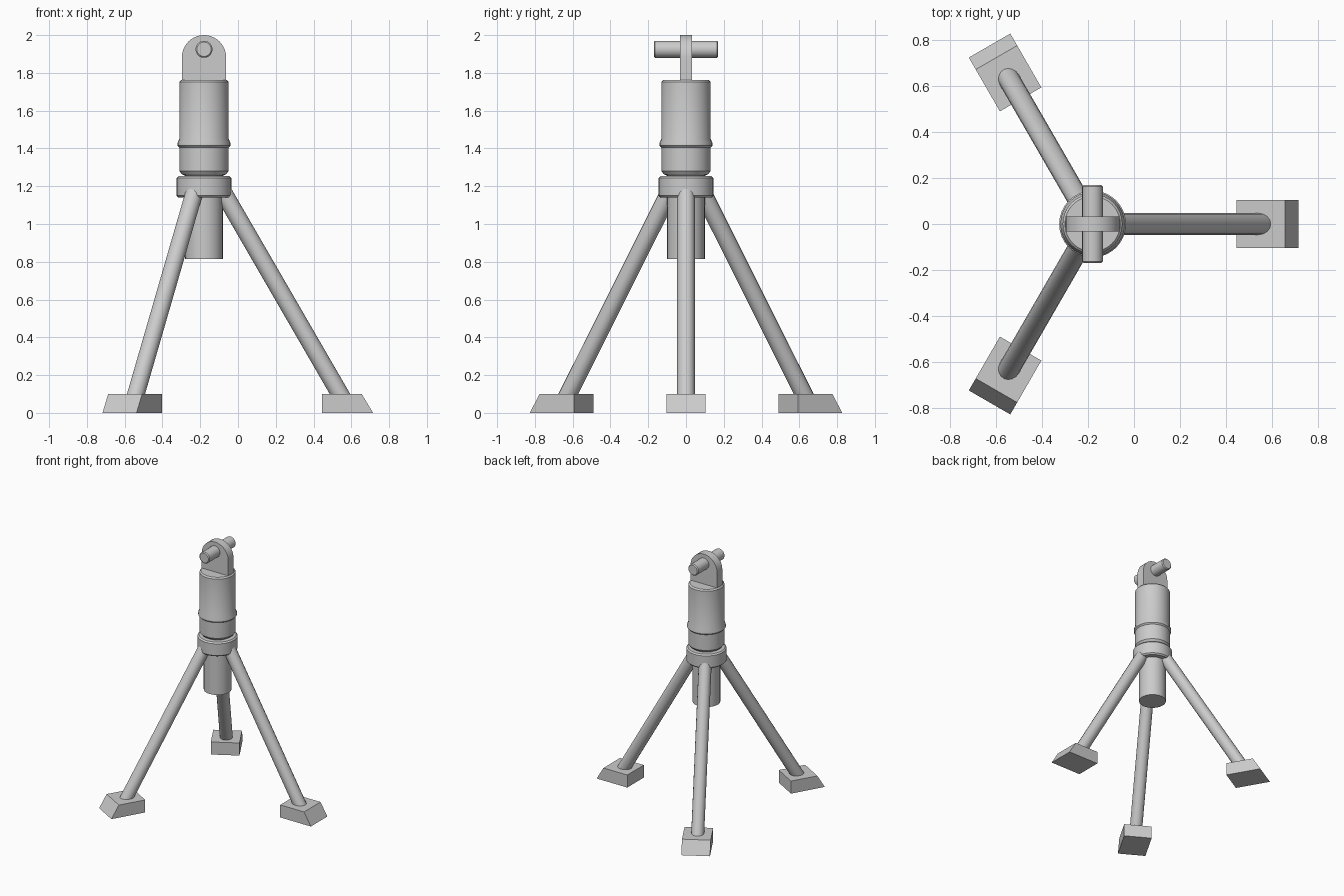
import bpy, bmesh
from math import pi, cos, sin, radians
from mathutils import Vector, Matrix

if "Cube" in bpy.data.objects:
    bpy.data.objects.remove(bpy.data.objects["Cube"])

AX = -0.18  # x of the vertical axis


def finish(bm, name, smooth=True):
    bmesh.ops.recalc_face_normals(bm, faces=bm.faces)
    me = bpy.data.meshes.new(name)
    bm.to_mesh(me)
    bm.free()
    ob = bpy.data.objects.new(name, me)
    bpy.context.collection.objects.link(ob)
    if smooth:
        bpy.ops.object.select_all(action='DESELECT')
        bpy.context.view_layer.objects.active = ob
        ob.select_set(True)
        bpy.ops.object.shade_smooth_by_angle(angle=radians(30))
    return ob


def lathe(name, profile, n=32, matrix=Matrix.Translation((AX, 0, 0))):
    """Closed solid of revolution about local z from (radius, z) points."""
    bm = bmesh.new()
    rings = [[bm.verts.new((r * cos(2 * pi * i / n), r * sin(2 * pi * i / n), z))
              for i in range(n)] for r, z in profile]
    for a, b in zip(rings, rings[1:]):
        for i in range(n):
            j = (i + 1) % n
            bm.faces.new((a[i], a[j], b[j], b[i]))
    bm.faces.new(rings[0])
    bm.faces.new(rings[-1])
    bm.transform(matrix)
    return finish(bm, name)


def prism(name, outline, half, matrix, smooth=False):
    """Extrude an (x, z) outline from y = -half to y = half."""
    bm = bmesh.new()
    f = [bm.verts.new((x, -half, z)) for x, z in outline]
    b = [bm.verts.new((x, half, z)) for x, z in outline]
    bm.faces.new(f)
    bm.faces.new(b)
    for i in range(len(f)):
        j = (i + 1) % len(f)
        bm.faces.new((f[i], f[j], b[j], b[i]))
    bm.transform(matrix)
    return finish(bm, name, smooth)


axis = Matrix.Translation((AX, 0, 0))

# Central column
lathe("lower_tube", [(0.10, 0.815), (0.10, 1.16)])
lathe("leg_collar", [(0.135, 1.14), (0.145, 1.15), (0.145, 1.243), (0.135, 1.253)])
lathe("body", [(0.10, 1.23), (0.10, 1.256), (0.117, 1.263), (0.13, 1.28),
               (0.13, 1.405), (0.14, 1.415), (0.14, 1.428), (0.13, 1.453),
               (0.13, 1.752), (0.12, 1.762)])

# Rounded lug on top with its cross pin
R, zc = 0.117, 1.883
arc = [(R * cos(pi * i / 20), zc + R * sin(pi * i / 20)) for i in range(21)]
prism("top_lug", [(R, 1.74)] + arc + [(-R, 1.74)], 0.033, axis, smooth=True)
lathe("cross_pin", [(0.038, -0.17), (0.045, -0.163), (0.045, 0.163), (0.038, 0.17)], 24,
      Matrix.Translation((AX, 0, 1.925)) @ Matrix.Rotation(pi / 2, 4, 'X'))

# Three splayed legs with wedge feet
top, bottom = Vector((0.083, 0, 1.2)), Vector((0.75, 0, 0.048))
d = top - bottom
tilt = Vector((0, 0, 1)).rotation_difference(d).to_matrix().to_4x4()
for k in range(3):
    turn = axis @ Matrix.Rotation(k * 2 * pi / 3, 4, 'Z')
    lathe(f"leg_{k + 1}", [(0.047, 0), (0.047, d.length)], 16,
          turn @ Matrix.Translation(bottom) @ tilt)
    prism(f"foot_{k + 1}", [(0.625, 0), (0.895, 0), (0.835, 0.1), (0.625, 0.1)],
          0.104, turn)
